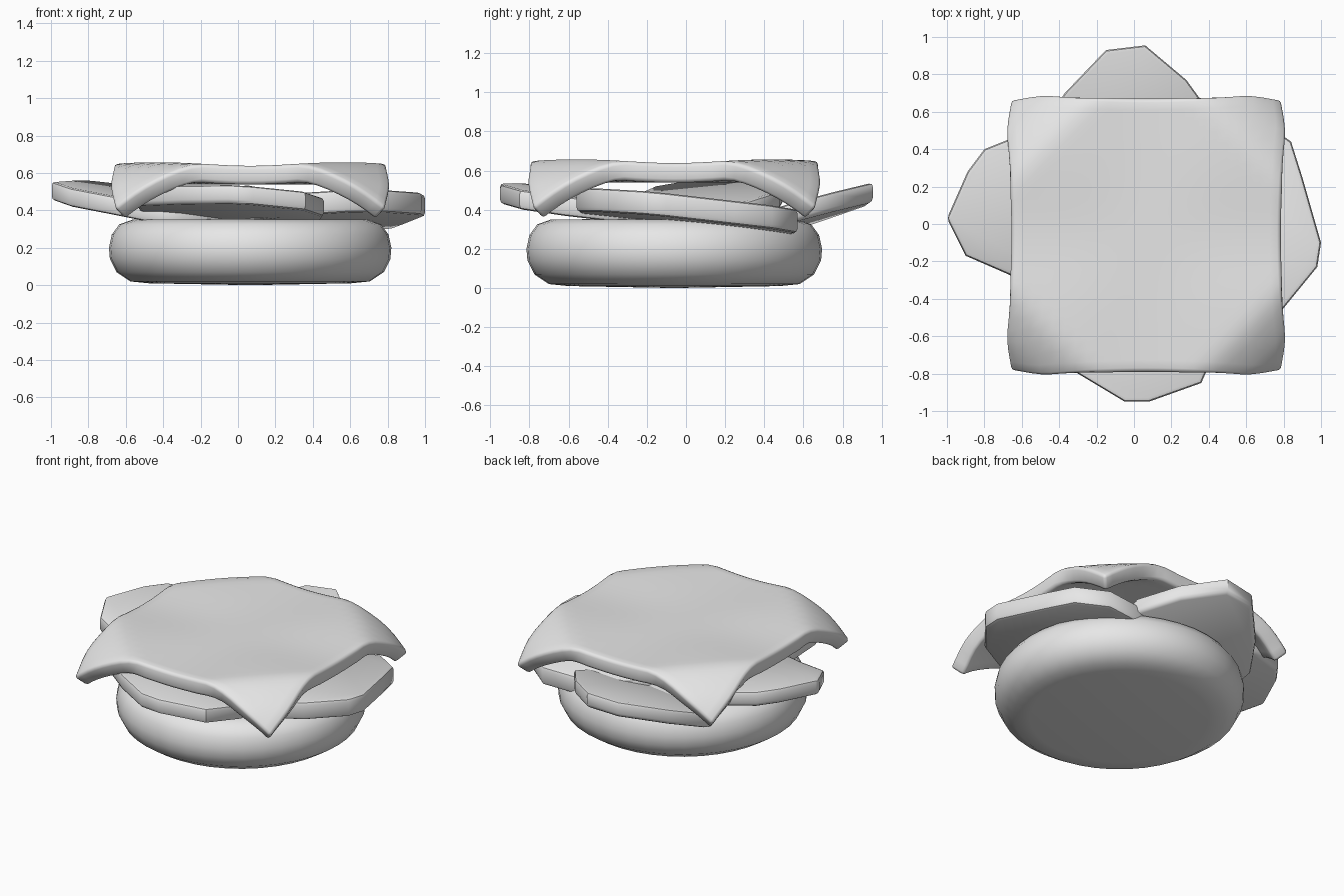
import bpy
import bmesh
from math import cos, sin, pi, exp, radians
from mathutils import Matrix, Vector

cube = bpy.data.objects.get("Cube")
if cube:
    bpy.data.objects.remove(cube, do_unlink=True)

CENTRE = Vector((0.065, -0.06, 0))

grey = bpy.data.materials.new("plain_grey")
grey.use_nodes = True
grey.diffuse_color = (0.8, 0.8, 0.8, 1)
for node in grey.node_tree.nodes:
    if node.type == 'BSDF_PRINCIPLED':
        node.inputs["Base Color"].default_value = grey.diffuse_color


def finish(bm, name, angle, bevel=0.0, thickness=0.0):
    """Turn a bmesh into an object, thicken and round it, then smooth it."""
    mesh = bpy.data.meshes.new(name)
    bm.to_mesh(mesh)
    bm.free()
    mesh.materials.append(grey)
    obj = bpy.data.objects.new(name, mesh)
    bpy.context.collection.objects.link(obj)
    bpy.ops.object.select_all(action='DESELECT')
    obj.select_set(True)
    bpy.context.view_layer.objects.active = obj
    if thickness:
        mod = obj.modifiers.new("thickness", 'SOLIDIFY')
        mod.thickness = thickness
        mod.offset = -1
        bpy.ops.object.modifier_apply(modifier=mod.name)
    if bevel:
        mod = obj.modifiers.new("rounding", 'BEVEL')
        mod.width = bevel
        mod.segments = 2
        mod.limit_method = 'ANGLE'
        mod.angle_limit = radians(50)
        bpy.ops.object.modifier_apply(modifier=mod.name)
    bpy.ops.object.shade_smooth_by_angle(angle=radians(angle))
    return obj


# Bottom bun: a lathed profile
def bottom_bun():
    profile = [(0, 0), (0.54, 0.01), (0.64, 0.02), (0.715, 0.07), (0.75, 0.14), (0.755, 0.2),
               (0.74, 0.27), (0.7, 0.325), (0.63, 0.35), (0, 0.355)]
    bm = bmesh.new()
    verts = [bm.verts.new(CENTRE + Vector((r, 0, z))) for r, z in profile]
    edges = [bm.edges.new(pair) for pair in zip(verts, verts[1:])]
    bmesh.ops.spin(bm, geom=verts + edges, cent=CENTRE, axis=(0, 0, 1),
                   angle=2 * pi, steps=40, use_duplicate=False)
    bmesh.ops.remove_doubles(bm, verts=bm.verts, dist=0.0005)
    bmesh.ops.recalc_face_normals(bm, faces=bm.faces)
    finish(bm, "bottom_bun", 60)


# Vegetable slice: outer rim points are (outward, sideways), the inner rim is an arc
def slice_part(name, turn, rim, height, rise, lean, thick):
    points = list(rim)
    middle = (rim[0][1] + rim[-1][1]) / 2
    reach = (rim[-1][1] - rim[0][1]) / 2
    for k in range(5):
        a = pi * (0.6 + 0.2 * k)
        points.append((0.45 + 0.5 * cos(a), middle + reach * sin(a)))
    tip = max(rim)
    bm = bmesh.new()
    top = [bm.verts.new((u, v, height + rise * (u - tip[0]) + lean * (v - tip[1])))
           for u, v in points]
    face = bm.faces.new(top)
    result = bmesh.ops.extrude_face_region(bm, geom=[face], use_keep_orig=True)
    lower = [g for g in result["geom"] if isinstance(g, bmesh.types.BMVert)]
    bmesh.ops.translate(bm, verts=lower, vec=(0, 0, -thick))
    bmesh.ops.recalc_face_normals(bm, faces=bm.faces)
    bmesh.ops.transform(bm, matrix=Matrix.Rotation(radians(turn), 4, 'Z'), verts=bm.verts)
    finish(bm, name, 40, bevel=0.022)


# Draped slice: a soft square whose corners fold down
def cheese():
    bm = bmesh.new()
    bmesh.ops.create_grid(bm, x_segments=24, y_segments=24, size=1)
    for vert in bm.verts:
        s, t = vert.co.x, vert.co.y
        d = abs(s) + abs(t)
        fold = max(0, d - 1.35) / 0.65
        pull = 1 - 0.045 * max(0, (d - 1.7) / 0.3)
        x = s * (0.72 + 0.04 * min(1, 1.6 * t * t)) * pull
        y = t * (0.73 + 0.03 * min(1, 1.6 * s * s)) * pull
        bump = (1 - exp(-6 * s * s)) * (1 - exp(-6 * t * t))
        z = 0.638 + 0.022 * bump - 0.25 * fold ** 1.3
        vert.co = CENTRE + Vector((x, y, z))
    finish(bm, "cheese_slice", 60, bevel=0.02, thickness=0.1)


bottom_bun()
slice_part("front_slice", -90,
           [(0.6, -0.55), (0.8, -0.3), (0.95, -0.05), (0.95, 0.08), (0.85, 0.36), (0.62, 0.46)],
           0.53, 0.12, -0.06, 0.1)
slice_part("left_slice", 0,
           [(0.6, -0.56), (0.8, -0.45), (0.98, -0.23), (1, -0.1), (0.9, 0.25), (0.84, 0.44),
            (0.66, 0.57)], 0.485, 0.05, -0.1, 0.12)
slice_part("back_slice", 90,
           [(0.55, -0.44), (0.77, -0.28), (0.955, -0.06), (0.93, 0.15), (0.7, 0.37), (0.5, 0.5)],
           0.54, 0.3, -0.05, 0.1)
slice_part("right_slice", 180,
           [(0.55, -0.5), (0.8, -0.4), (0.89, -0.28), (1, -0.03), (0.9, 0.17), (0.67, 0.27),
            (0.42, 0.4)], 0.555, 0.15, -0.1, 0.1)
cheese()
